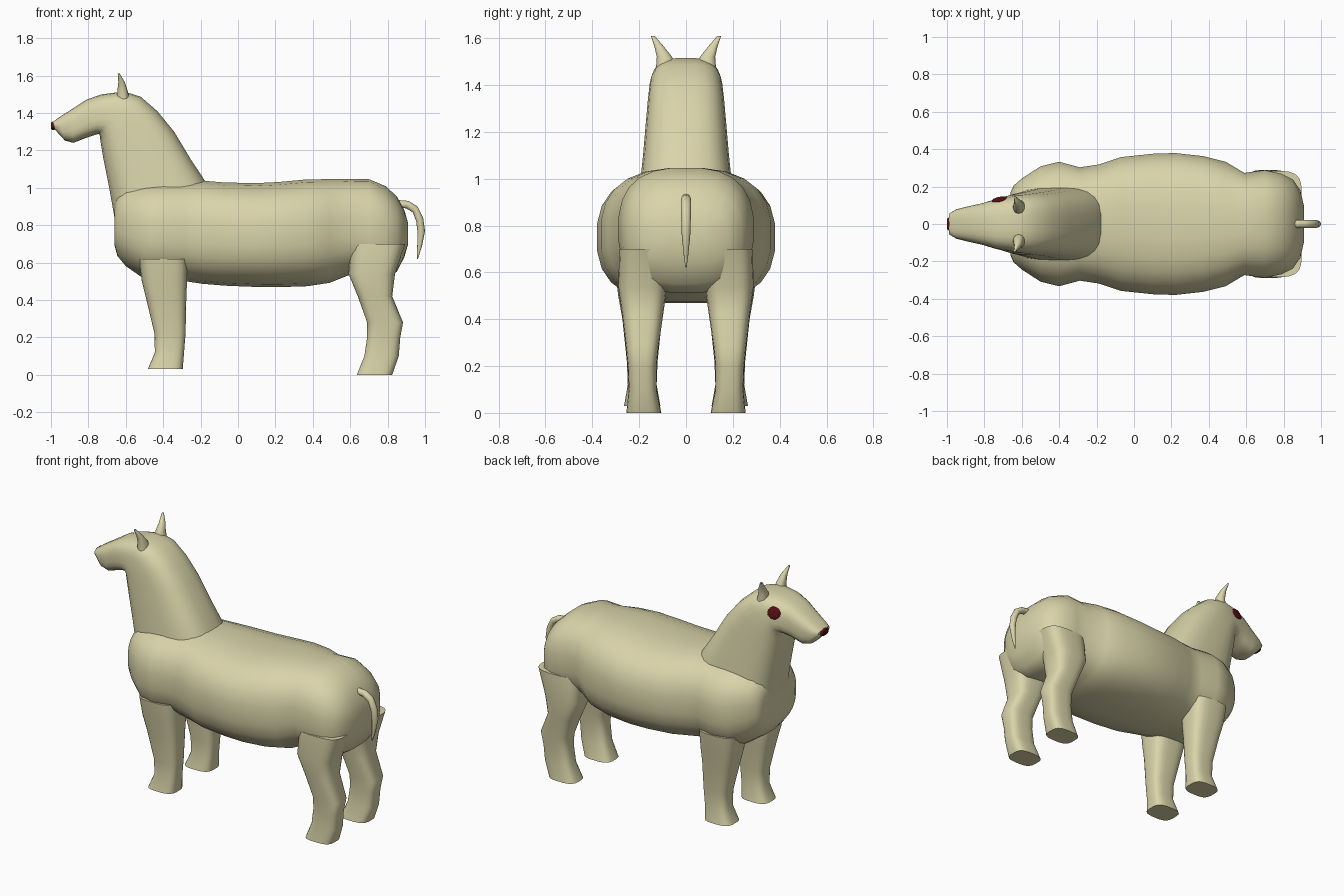
import bpy, bmesh, math
from mathutils import Vector
from mathutils.bvhtree import BVHTree


def material(name, rgb):
    m = bpy.data.materials.new(name)
    m.diffuse_color = (*rgb, 1)
    return m


COAT = material("pale_khaki_coat", (0.70, 0.66, 0.40))
RED = material("dark_red", (0.10, 0.005, 0.007))


def finish(bm, name, mat, angle=50):
    bmesh.ops.recalc_face_normals(bm, faces=bm.faces)
    me = bpy.data.meshes.new(name)
    bm.to_mesh(me)
    bm.free()
    ob = bpy.data.objects.new(name, me)
    bpy.context.collection.objects.link(ob)
    me.materials.append(mat)
    bpy.ops.object.select_all(action='DESELECT')
    ob.select_set(True)
    bpy.context.view_layer.objects.active = ob
    bpy.ops.object.shade_smooth_by_angle(angle=math.radians(angle))
    return ob


def loft(name, sections, power=2.5, mat=COAT, seg=24):
    """Skin rounded-box rings; section = (x0, z0, x1, z1, y centre, half width)."""
    bm = bmesh.new()
    rings = []
    for x0, z0, x1, z1, y, w in sections:
        ring = []
        for i in range(seg):
            a = 2 * math.pi * (i + 0.5) / seg
            c, s = math.cos(a), math.sin(a)
            u = math.copysign(abs(c) ** (2 / power), c)
            v = math.copysign(abs(s) ** (2 / power), s)
            t = (v + 1) / 2
            ring.append(bm.verts.new((x0 + (x1 - x0) * t, y + w * u, z0 + (z1 - z0) * t)))
        rings.append(ring)
    for a, b in zip(rings, rings[1:]):
        for i in range(seg):
            j = (i + 1) % seg
            bm.faces.new((a[i], a[j], b[j], b[i]))
    bm.faces.new(rings[0])
    bm.faces.new(rings[-1])
    return finish(bm, name, mat)


# Barrel body: x, belly height, back height, half width
body = [(-0.66, 0.69, 0.90, 0.17), (-0.645, 0.635, 0.97, 0.205), (-0.60, 0.58, 1.01, 0.245),
        (-0.50, 0.51, 1.03, 0.31), (-0.40, 0.505, 1.035, 0.335), (-0.29, 0.50, 1.04, 0.305),
        (-0.19, 0.485, 1.04, 0.32), (-0.07, 0.475, 1.03, 0.36), (0.10, 0.468, 1.027, 0.378),
        (0.22, 0.467, 1.033, 0.382), (0.37, 0.472, 1.047, 0.365), (0.49, 0.49, 1.048, 0.335),
        (0.59, 0.53, 1.048, 0.275), (0.70, 0.52, 1.048, 0.29), (0.79, 0.51, 1.01, 0.27),
        (0.85, 0.55, 0.955, 0.24), (0.89, 0.63, 0.88, 0.18), (0.91, 0.70, 0.81, 0.09)]
loft("body", [(x, zb, x, zt, 0, w) for x, zb, zt, w in body], 2.6)

# Neck and head in one sweep: throat point, crest point, half width
neck = [(-0.64, 0.70, -0.10, 0.85, 0.21), (-0.66, 0.83, -0.17, 1.03, 0.20),
        (-0.69, 1.00, -0.25, 1.15, 0.185), (-0.72, 1.15, -0.34, 1.30, 0.172),
        (-0.735, 1.24, -0.43, 1.41, 0.163), (-0.74, 1.28, -0.52, 1.488, 0.155),
        (-0.745, 1.287, -0.61, 1.516, 0.145), (-0.765, 1.282, -0.73, 1.50, 0.13),
        (-0.81, 1.267, -0.81, 1.472, 0.112), (-0.88, 1.24, -0.89, 1.42, 0.095),
        (-0.925, 1.252, -0.96, 1.375, 0.08), (-0.98, 1.312, -0.99, 1.352, 0.058)]
head = loft("neck_and_head", [(a, b, c, d, 0, w) for a, b, c, d, w in neck], 3)

# Nose tip
loft("nose", [(-0.96, 1.315, -0.96, 1.35, 0, 0.03), (-0.99, 1.308, -0.99, 1.355, 0, 0.035),
              (-1.0, 1.315, -1.0, 1.348, 0, 0.028)], 2.5, RED)

# Single eye on the +y side, a thin disc laid onto the cheek
bvh = BVHTree.FromPolygons([v.co for v in head.data.vertices],
                           [p.vertices for p in head.data.polygons])
hit, normal, _, _ = bvh.ray_cast(Vector((-0.72, 0.6, 1.43)), Vector((0, -1, 0)))
bm = bmesh.new()
bmesh.ops.create_uvsphere(bm, u_segments=16, v_segments=8, radius=1)
eye = finish(bm, "eye", RED)
eye.scale = (0.042, 0.038, 0.010)
eye.location = hit
eye.rotation_euler = normal.to_track_quat('Z', 'Y').to_euler()

# Legs: front x, rear x, height, y centre, half width
front_leg = [(-0.53, -0.27, 0.62, 0.195, 0.11), (-0.515, -0.272, 0.50, 0.19, 0.10),
             (-0.49, -0.276, 0.40, 0.187, 0.085), (-0.447, -0.28, 0.22, 0.187, 0.066),
             (-0.445, -0.288, 0.12, 0.187, 0.062), (-0.483, -0.295, 0.03, 0.187, 0.078)]
rear_leg = [(0.60, 0.895, 0.70, 0.175, 0.11), (0.59, 0.84, 0.54, 0.185, 0.105),
            (0.64, 0.825, 0.42, 0.185, 0.088), (0.69, 0.883, 0.28, 0.187, 0.07),
            (0.69, 0.868, 0.20, 0.187, 0.062), (0.675, 0.86, 0.10, 0.185, 0.06),
            (0.635, 0.825, 0.0, 0.18, 0.075)]
# Ears in the same form
ear = [(-0.65, -0.575, 1.45, 0.085, 0.045), (-0.645, -0.59, 1.52, 0.092, 0.033),
       (-0.64, -0.605, 1.565, 0.115, 0.02), (-0.643, -0.632, 1.61, 0.142, 0.008)]
for side, s in (("left", -1), ("right", 1)):
    for part, data, power in (("front_leg", front_leg, 3.2), ("rear_leg", rear_leg, 3.2),
                              ("ear", ear, 2.2)):
        loft(f"{part}_{side}", [(a, z, b, z, s * y, w) for a, b, z, y, w in data], power)

# Drooping tail: inner point, outer point, half width
tail = [(0.85, 0.895, 0.85, 0.935, 0.02), (0.90, 0.89, 0.912, 0.93, 0.022),
        (0.935, 0.868, 0.96, 0.90, 0.022), (0.953, 0.82, 0.99, 0.84, 0.021),
        (0.96, 0.76, 1.0, 0.768, 0.019), (0.958, 0.68, 0.983, 0.685, 0.011),
        (0.956, 0.62, 0.962, 0.62, 0.003)]
loft("tail", [(a, b, c, d, 0, w) for a, b, c, d, w in tail], 2, seg=14)
